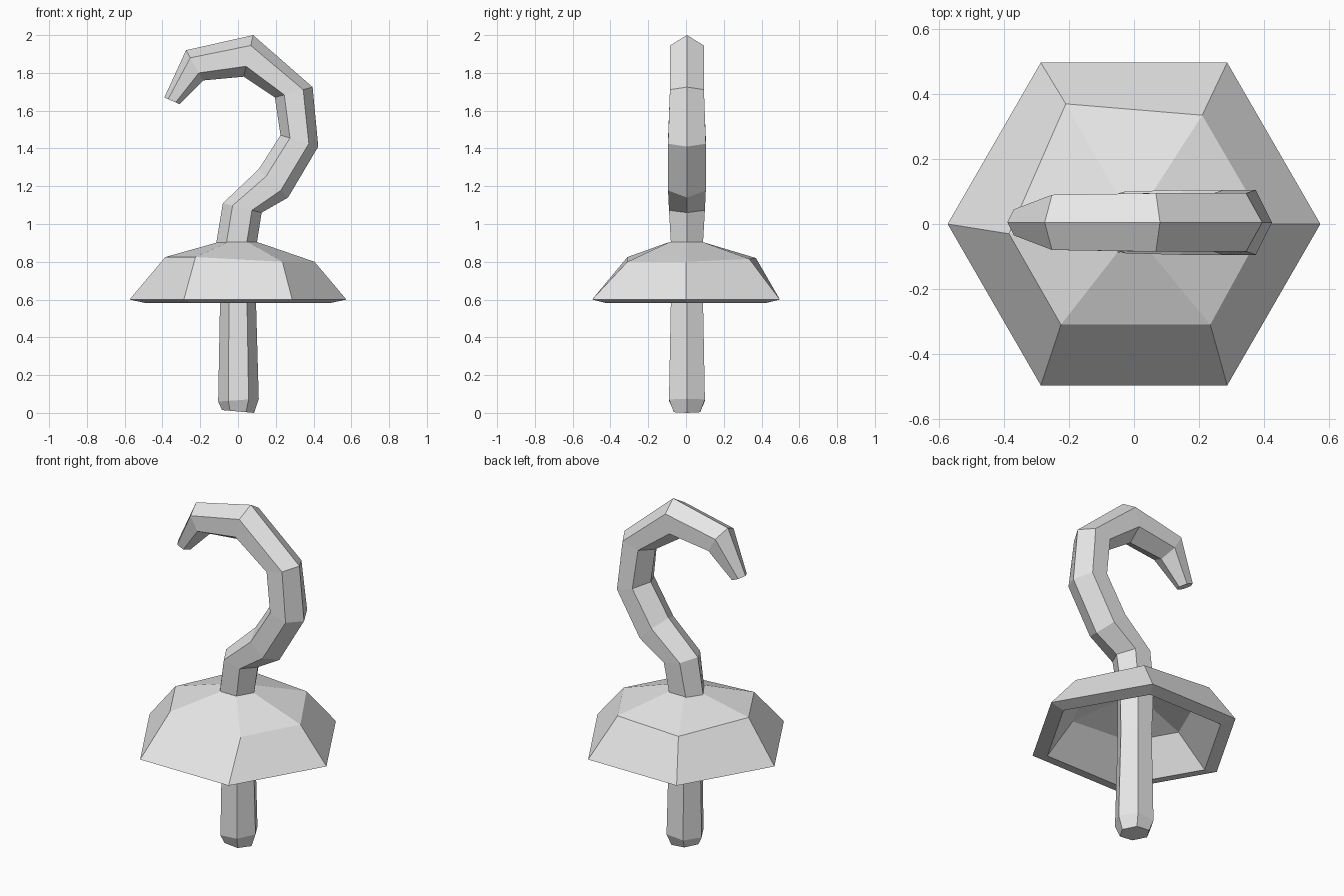
import bpy, bmesh
from math import cos, sin, radians
from mathutils import Vector

cube = bpy.data.objects.get("Cube")
if cube:
    bpy.data.objects.remove(cube)

metal = bpy.data.materials.new("plain_grey")
metal.use_nodes = True
grey = (0.8, 0.8, 0.8, 1)
metal.diffuse_color = grey
metal.node_tree.nodes["Principled BSDF"].inputs["Base Color"].default_value = grey


def loft(name, rings, capped):
    """Join consecutive six-sided rings into a flat-shaded object."""
    bm = bmesh.new()
    loops = [[bm.verts.new(p) for p in ring] for ring in rings]
    for a, b in zip(loops, loops[1:]):
        for i in range(6):
            j = (i + 1) % 6
            bm.faces.new((a[i], a[j], b[j], b[i]))
    if capped:
        bm.faces.new(loops[0])
        bm.faces.new(loops[-1])
    bmesh.ops.recalc_face_normals(bm, faces=bm.faces)
    mesh = bpy.data.meshes.new(name)
    bm.to_mesh(mesh)
    bm.free()
    mesh.materials.append(metal)
    obj = bpy.data.objects.new(name, mesh)
    bpy.context.collection.objects.link(obj)
    return obj


def section(right, left, depth):
    """Hexagon spanning two corners in the xz plane, with a half depth in y."""
    a, b = Vector((right[0], 0.005, right[1])), Vector((left[0], 0.005, left[1]))
    mid, half = (a + b) / 2, (a - b) / 2
    return [mid + half * cos(radians(60 * i)) + Vector((0, depth * sin(radians(60 * i)) / sin(radians(60)), 0))
            for i in range(6)]


def hexagon(radius, z):
    return [(radius * cos(radians(60 * i)), radius * sin(radians(60 * i)), z) for i in range(6)]


# Handle below the guard
loft("handle", [
    section((0.085, 0.0), (-0.085, 0.015), 0.07),
    section((0.11, 0.075), (-0.105, 0.06), 0.095),
    section((0.095, 0.6), (-0.095, 0.6), 0.085),
    section((0.1, 0.9), (-0.115, 0.9), 0.085),
], True)

# Curved hook, outer corner then inner corner, narrowing to the tip
loft("hook", [
    section((0.1, 0.9), (-0.115, 0.9), 0.085),
    section((0.125, 1.06), (-0.08, 1.11), 0.095),
    section((0.265, 1.14), (0.11, 1.29), 0.1),
    section((0.425, 1.41), (0.225, 1.47), 0.1),
    section((0.395, 1.725), (0.195, 1.67), 0.09),
    section((0.08, 2.0), (0.03, 1.78), 0.09),
    section((-0.275, 1.92), (-0.185, 1.76), 0.085),
    section((-0.39, 1.67), (-0.31, 1.635), 0.04),
], True)

# Hollow six-sided guard with a slightly uneven shoulder
shoulder = [(0.405, 0, 0.8), (0.21, 0.335, 0.815), (-0.21, 0.37, 0.82),
            (-0.385, -0.03, 0.825), (-0.225, -0.31, 0.825), (0.235, -0.31, 0.8)]
inner_shoulder = [(x * 0.86, y * 0.86, z - 0.06) for x, y, z in shoulder]
loft("guard", [
    hexagon(0.1, 0.905), shoulder, hexagon(0.574, 0.6),
    hexagon(0.49, 0.582), inner_shoulder, hexagon(0.09, 0.84),
], False)
